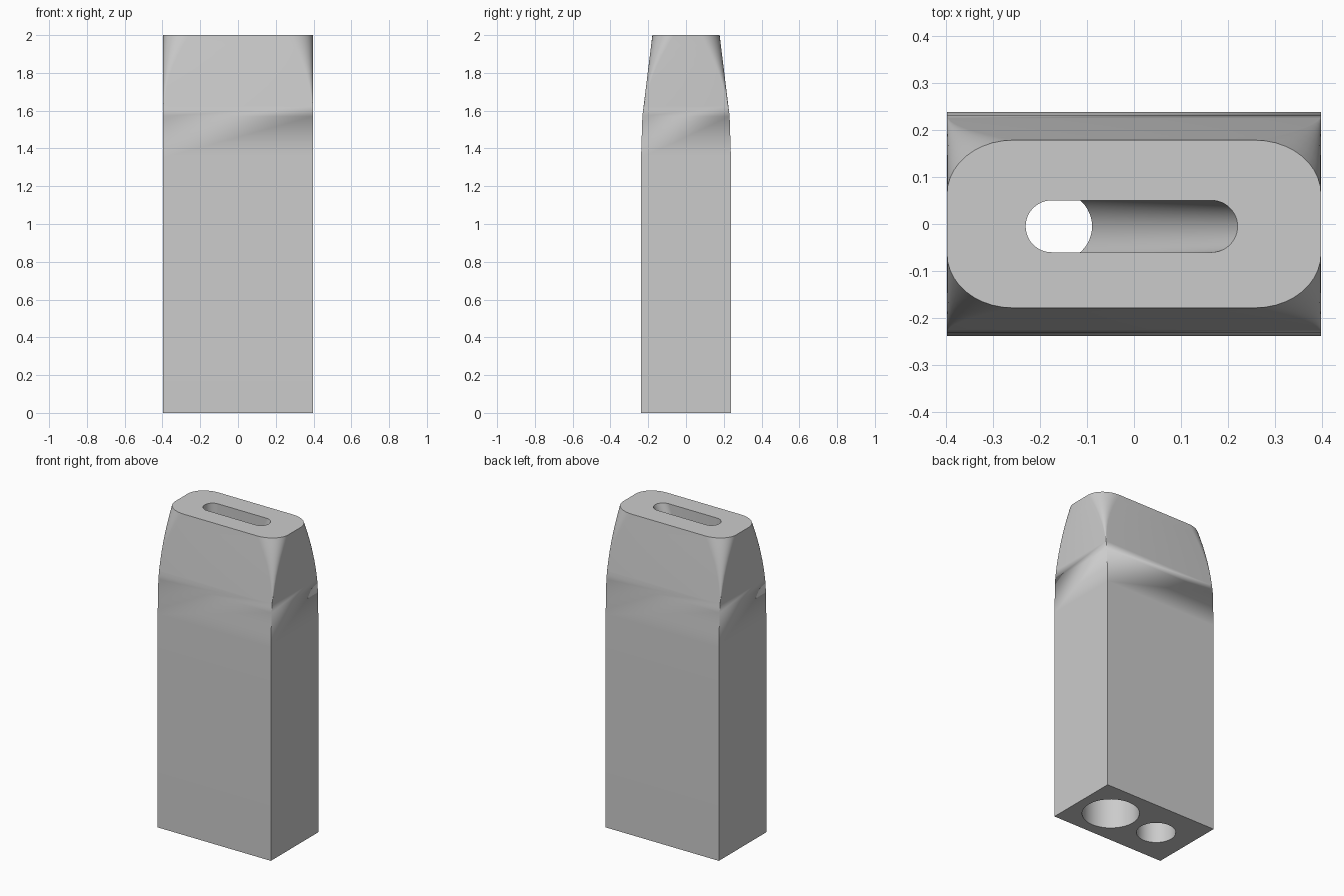
import bpy
import bmesh
from math import cos, sin, pi

if "Cube" in bpy.data.objects:
    bpy.data.objects.remove(bpy.data.objects["Cube"])

grey = bpy.data.materials.new("Plain grey")
grey.use_nodes = True
grey.diffuse_color = (0.6, 0.6, 0.6, 1)
grey.node_tree.nodes["Principled BSDF"].inputs["Base Color"].default_value = (0.6, 0.6, 0.6, 1)


def ring(z, cx, cy, hx, hy, rx, ry, steps):
    """Rounded rectangle at height z: centre, half sizes and corner radii."""
    points = []
    for corner, (sx, sy) in enumerate([(1, 1), (-1, 1), (-1, -1), (1, -1)]):
        for i in range(steps + 1):
            a = (corner + i / steps) * pi / 2
            points.append((cx + sx * (hx - rx) + rx * cos(a),
                           cy + sy * (hy - ry) + ry * sin(a), z))
    return points


def loft(name, sections, steps):
    """Skin a closed solid through the sections, from bottom to top."""
    bm = bmesh.new()
    rings = [[bm.verts.new(p) for p in ring(*s, steps)] for s in sections]
    for low, high in zip(rings, rings[1:]):
        for i in range(len(low)):
            j = (i + 1) % len(low)
            bm.faces.new((low[i], low[j], high[j], high[i]))
    bm.faces.new(rings[0][::-1])
    bm.faces.new(rings[-1])
    bmesh.ops.remove_doubles(bm, verts=bm.verts, dist=0.0002)
    bmesh.ops.recalc_face_normals(bm, faces=bm.faces)
    mesh = bpy.data.meshes.new(name)
    bm.to_mesh(mesh)
    bm.free()
    mesh.materials.append(grey)
    obj = bpy.data.objects.new(name, mesh)
    bpy.context.collection.objects.link(obj)
    return obj


# Body: straight block whose top tapers and rounds off at the corners
SHOULDER, TOP = 1.57, 2.0
sections = [(z, 0, 0, 0.397, y, 0, 0) for z, y in ((0, 0.238), (1.35, 0.238), (SHOULDER, 0.231))]
for k in range(1, 9):
    t = k / 8
    sections.append((SHOULDER + (TOP - SHOULDER) * t, 0, 0, 0.397,
                     0.231 - 0.053 * t, 0.14 * t ** 2, 0.115 * t ** 2))
body = loft("body", sections, 10)


def round_section(z, x, r):
    return (z, x, -0.005, r, r, r, r)


# Large blind bore in the base
large_bore = loft("large_bore_cutter",
                  [round_section(-0.1, 0.17, 0.165), round_section(1.25, 0.17, 0.165)], 12)

# Small bore that narrows, then flares into the slot on top
slot = (-0.005, -0.005, 0.225, 0.055, 0.055, 0.055)
duct = loft("duct_cutter",
            [round_section(-0.1, -0.17, 0.113), round_section(1.2, -0.17, 0.113),
             round_section(1.2, -0.162, 0.073), (TOP, *slot), (TOP + 0.1, *slot)], 12)

bpy.ops.object.select_all(action="DESELECT")
body.select_set(True)
bpy.context.view_layer.objects.active = body
for cutter in (large_bore, duct):
    cutter.hide_render = True
    mod = body.modifiers.new(cutter.name, "BOOLEAN")
    mod.operation = "DIFFERENCE"
    mod.solver = "EXACT"
    mod.object = cutter
    bpy.ops.object.modifier_apply(modifier=mod.name)
    bpy.data.objects.remove(cutter)

bpy.ops.object.shade_smooth_by_angle(angle=0.5)
